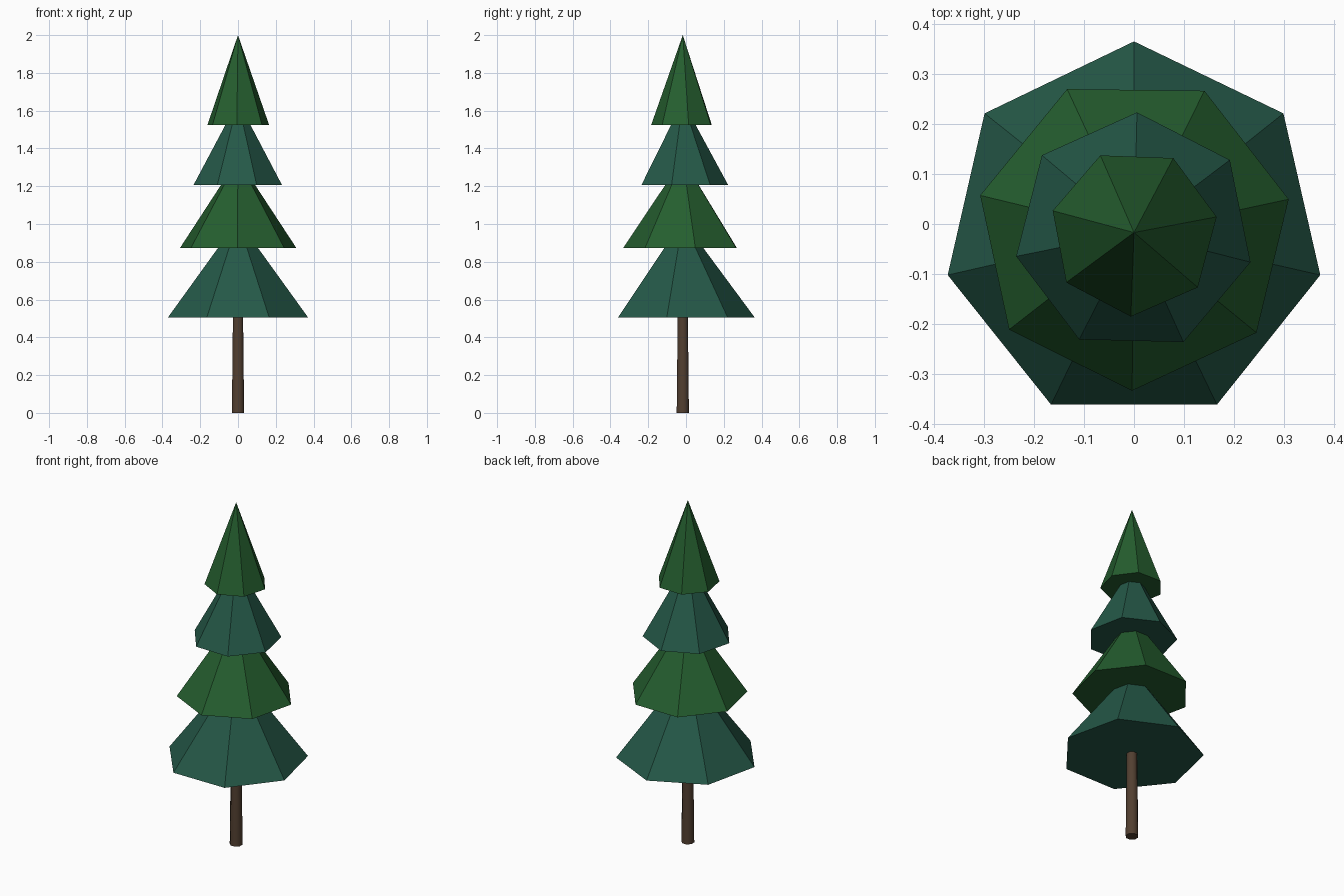
import bpy, bmesh, math

if "Cube" in bpy.data.objects:
    bpy.data.objects.remove(bpy.data.objects["Cube"])

CY = -0.017   # trunk axis in y


def material(name, rgb):
    m = bpy.data.materials.new(name)
    m.diffuse_color = (*rgb, 1)
    m.use_nodes = True
    m.node_tree.nodes["Principled BSDF"].inputs["Base Color"].default_value = m.diffuse_color
    return m


teal = material("teal needles", (0.018, 0.098, 0.064))
green = material("green needles", (0.018, 0.112, 0.028))
bark = material("brown bark", (0.085, 0.05, 0.03))


def frustum(name, sides, r0, r1, z0, z1, turn, mat):
    """Closed tapered prism; r1 = 0 gives a pointed cone."""
    bm = bmesh.new()
    bmesh.ops.create_cone(bm, cap_ends=True, segments=sides,
                          radius1=r0, radius2=r1, depth=z1 - z0)
    # first vertex of the base to the +y direction, then turned
    v = min((v for v in bm.verts if v.co.z < 0), key=lambda v: v.index)
    spin = math.radians(90 + turn) - math.atan2(v.co.y, v.co.x)
    c, s = math.cos(spin), math.sin(spin)
    for v in bm.verts:
        x, y, z = v.co
        v.co = (c * x - s * y, s * x + c * y + CY, z + (z0 + z1) / 2)
    bmesh.ops.remove_doubles(bm, verts=bm.verts, dist=1e-5)
    bmesh.ops.recalc_face_normals(bm, faces=bm.faces)
    mesh = bpy.data.meshes.new(name)
    bm.to_mesh(mesh)
    bm.free()
    mesh.materials.append(mat)
    ob = bpy.data.objects.new(name, mesh)
    bpy.context.collection.objects.link(ob)
    return ob


# Trunk, round-shaded with a sharp bottom rim
trunk = frustum("trunk", 8, 0.035, 0.029, 0.0, 0.52, 22.5, bark)
for p in trunk.data.polygons:
    p.use_smooth = abs(p.normal.z) < 0.5
for e in trunk.data.edges:
    za, zb = (trunk.data.vertices[i].co.z for i in e.vertices)
    e.use_edge_sharp = abs(za - zb) < 0.01

# Four seven-sided foliage tiers: base radius, base z, apex z, top z
tiers = [
    (0.3816, 0.504, 1.02, 0.885),
    (0.316, 0.873, 1.345, 1.22),
    (0.240, 1.207, 1.65, 1.535),
    (0.168, 1.523, 2.0, 2.0),
]
for i, (r, z0, apex, z1) in enumerate(tiers):
    top = r * (apex - z1) / (apex - z0)
    frustum(f"foliage_tier_{i + 1}", 7, r, top, z0, z1, 25 * i,
            green if i % 2 else teal)
